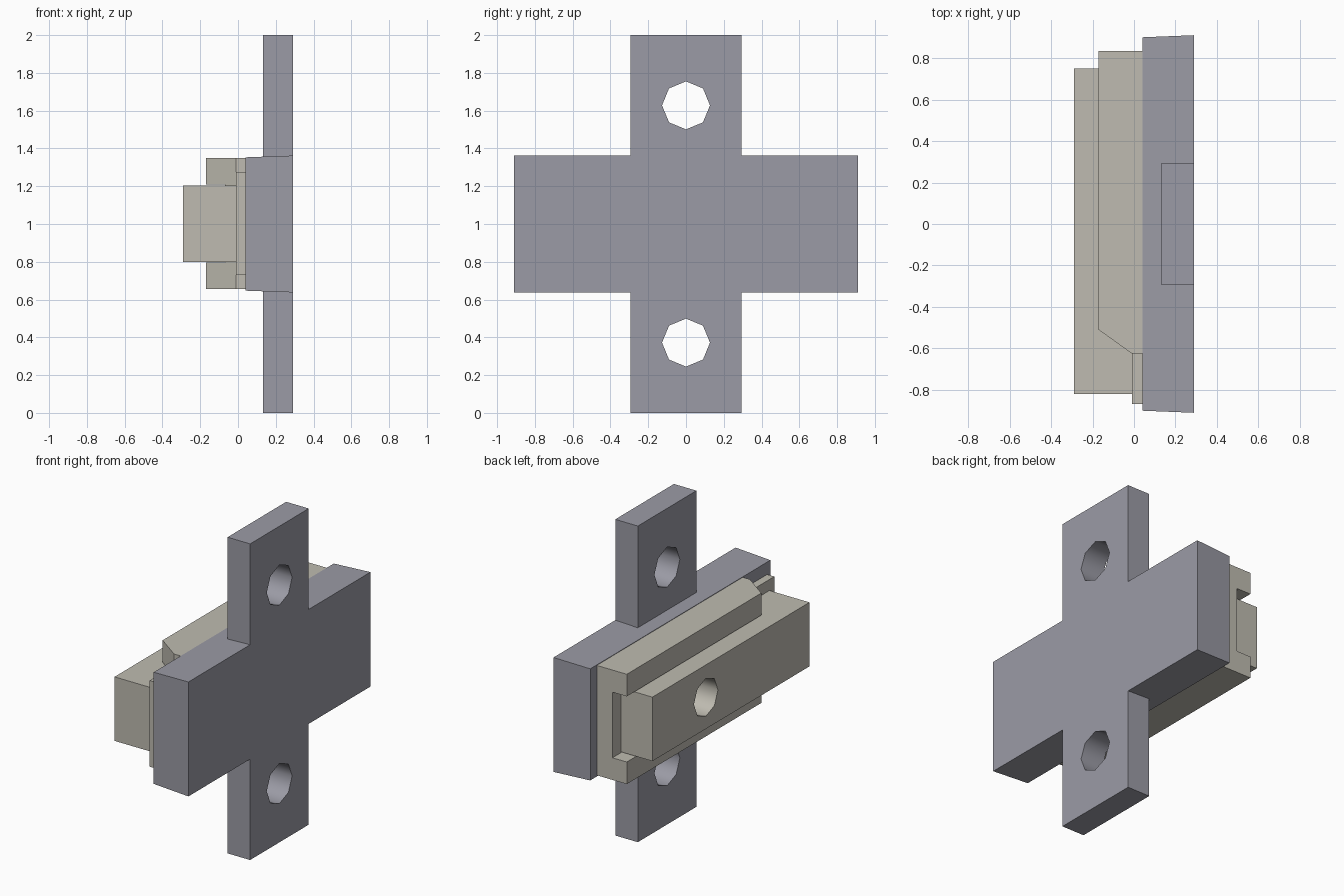
import bpy, bmesh, math
from mathutils import Matrix

if "Cube" in bpy.data.objects:
    bpy.data.objects.remove(bpy.data.objects["Cube"])


def material(name, color):
    m = bpy.data.materials.new(name)
    m.diffuse_color = (*color, 1)
    m.use_nodes = True
    m.node_tree.nodes["Principled BSDF"].inputs["Base Color"].default_value = m.diffuse_color
    return m


def prism(name, pts, z0, z1, mat=None):
    """Extrude an xy outline from z0 to z1."""
    bm = bmesh.new()
    face = bm.faces.new([bm.verts.new((x, y, z0)) for x, y in pts])
    ext = bmesh.ops.extrude_face_region(bm, geom=[face])
    for v in ext["geom"]:
        if isinstance(v, bmesh.types.BMVert):
            v.co.z = z1
    bmesh.ops.recalc_face_normals(bm, faces=bm.faces)
    me = bpy.data.meshes.new(name)
    bm.to_mesh(me)
    bm.free()
    ob = bpy.data.objects.new(name, me)
    bpy.context.collection.objects.link(ob)
    if mat:
        me.materials.append(mat)
    return ob


def box(name, x0, x1, y0, y1, z0, z1, mat=None):
    return prism(name, [(x0, y0), (x1, y0), (x1, y1), (x0, y1)], z0, z1, mat)


def hole(x0, x1, y, z, r):
    """Eight-sided cutter along x with a corner pointing up."""
    ob = prism("hole_cutter", [(r * math.cos(i * math.pi / 4), r * math.sin(i * math.pi / 4))
                               for i in range(8)], x0, x1)
    ob.data.transform(Matrix.Translation((0, y, z)) @ Matrix.Rotation(math.pi / 2, 4, 'Y'))
    return ob


def combine(target, tool, operation):
    mod = target.modifiers.new("combine", 'BOOLEAN')
    mod.operation, mod.solver, mod.object = operation, 'EXACT', tool
    bpy.context.view_layer.objects.active = target
    bpy.ops.object.modifier_apply(modifier=mod.name)
    bpy.data.objects.remove(tool)


def smooth_holes(ob):
    bpy.ops.object.select_all(action='DESELECT')
    ob.select_set(True)
    bpy.context.view_layer.objects.active = ob
    bpy.ops.object.shade_smooth_by_angle(angle=math.radians(50))


steel = material("blue_grey", (0.33, 0.33, 0.38))
beige = material("beige_grey", (0.52, 0.50, 0.44))

# Mounting plate: slightly tapered body with a vertical strap and two screw holes
plate = box("mounting_plate", 0.04, 0.29, -0.91, 0.91, 0.638, 1.362, steel)
for v in plate.data.vertices:
    if v.co.x < 0.1:
        v.co.y *= 0.9 / 0.91
        v.co.z = 1 + (v.co.z - 1) * 0.353 / 0.362
combine(plate, box("strap", 0.132, 0.29, -0.293, 0.293, 0, 2, steel), 'UNION')
for side in (-1, 1):
    combine(plate, hole(0, 0.5, 0, 1 + side * 0.628, 0.127), 'DIFFERENCE')
smooth_holes(plate)

# Channel: chamfered rails with an open slot and a thin end tongue
channel = prism("channel", [(0.04, -0.625), (-0.01, -0.625), (-0.17, -0.51),
                            (-0.17, 0.835), (0.04, 0.835)], 0.655, 1.35, beige)
combine(channel, box("slot_cutter", -0.4, -0.07, -1, 1, 0.795, 1.21), 'DIFFERENCE')
combine(channel, box("tongue", -0.01, 0.04, -0.868, -0.55, 0.73, 1.275, beige), 'UNION')

# Sliding bar with a socket in its outer face
bar = box("sliding_bar", -0.29, -0.01, -0.82, 0.75, 0.8, 1.205, beige)
combine(bar, hole(-0.5, -0.065, 0.215, 1.0, 0.12), 'DIFFERENCE')
smooth_holes(bar)
